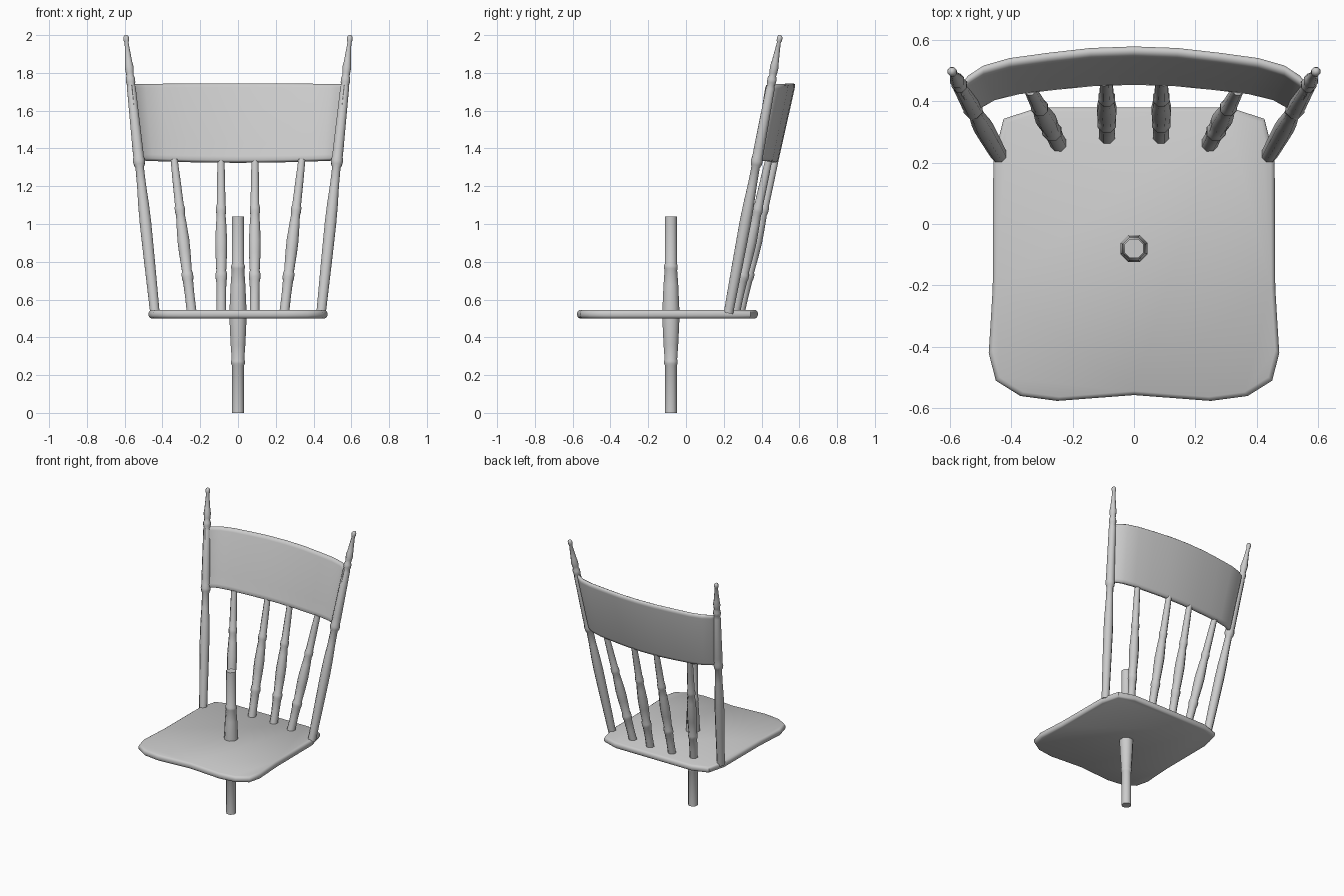
import bpy, bmesh, math
from mathutils import Vector

if "Cube" in bpy.data.objects:
    bpy.data.objects.remove(bpy.data.objects["Cube"])

grey = bpy.data.materials.new("plain grey")
grey.diffuse_color = (0.6, 0.6, 0.6, 1)
grey.use_nodes = True
grey.node_tree.nodes["Principled BSDF"].inputs["Base Color"].default_value = grey.diffuse_color


def loft(name, rings, angle=60):
    """Skin a list of closed rings, cap both ends, shade smooth."""
    bm = bmesh.new()
    rows = [[bm.verts.new(p) for p in r] for r in rings]
    n = len(rows[0])
    for a, b in zip(rows, rows[1:]):
        for i in range(n):
            j = (i + 1) % n
            bm.faces.new((a[i], a[j], b[j], b[i]))
    bm.faces.new(rows[0][::-1])
    bm.faces.new(rows[-1])
    bmesh.ops.recalc_face_normals(bm, faces=bm.faces)
    me = bpy.data.meshes.new(name)
    bm.to_mesh(me)
    bm.free()
    me.materials.append(grey)
    ob = bpy.data.objects.new(name, me)
    bpy.context.collection.objects.link(ob)
    bpy.ops.object.select_all(action='DESELECT')
    ob.select_set(True)
    bpy.context.view_layer.objects.active = ob
    bpy.ops.object.shade_smooth_by_angle(angle=math.radians(angle))
    return ob


def turned(name, bottom, top, profile, sides=8):
    """Turned rod between two points; profile is (height z, radius)."""
    a, b = Vector(bottom), Vector(top)
    q = Vector((0, 0, 1)).rotation_difference(b - a)
    rings = []
    for z, r in profile:
        c = a.lerp(b, (z - a.z) / (b.z - a.z))
        rings.append([c + q @ Vector((r * math.cos(t), r * math.sin(t), 0))
                      for t in (math.tau * (i + .5) / sides for i in range(sides))])
    return loft(name, rings)


# Seat: half outline mirrored, with a rounded rim
half = [(0, -.557), (.25, -.576), (.37, -.56), (.45, -.51), (.473, -.42),
        (.46, -.21), (.458, .21), (.425, .342), (.31, .38)]
outline = half + [(-x, y) for x, y in half[:0:-1]]
rim = [(.5, .972), (.505, .99), (.515, 1), (.53, 1), (.54, .99), (.545, .972)]
loft("seat", [[(x * s, (y + .1) * s - .1, z) for x, y in outline] for z, s in rim], 50)

# Centre post, symmetrical about its middle
low = [(0, .034), (.25, .034), (.26, .039), (.275, .039), (.285, .036),
       (.36, .042), (.48, .048)]
turned("centre_post", (0, -.08, 0), (0, -.08, 1.04),
       low + [(1.04 - z, r) for z, r in low[::-1]])

# Back posts with finials, and the four spindles
post = [(.53, .027), (.8, .031), (1.0, .033), (1.1, .031), (1.2, .026), (1.3, .024),
        (1.315, .031), (1.335, .034), (1.355, .03), (1.4, .03), (1.72, .025),
        (1.735, .021), (1.75, .026), (1.77, .026), (1.785, .02), (1.8, .022),
        (1.83, .025), (1.86, .02), (1.96, .011), (1.97, .015), (1.985, .016),
        (1.995, .012), (2.0, .005)]
spindle = [(.53, .028), (.62, .027), (.7, .029), (.715, .033), (.735, .033),
           (.75, .028), (.85, .033), (.91, .034), (1.0, .029), (1.05, .025),
           (1.065, .029), (1.085, .029), (1.1, .025), (1.22, .023), (1.34, .02)]
for s, side in ((-1, "left"), (1, "right")):
    turned("back_post_" + side, (s * .44, .225, .53), (s * .594, .499, 2), post)
    turned("outer_spindle_" + side, (s * .245, .26, .53), (s * .338, .438, 1.34), spindle)
    turned("inner_spindle_" + side, (s * .088, .285, .53), (s * .09, .472, 1.34), spindle)

# Curved top rail: a leaning section swept along a bow
bow = [(0, 0), (.25, .005), (.5, .021), (.72, .038), (.87, .062), (.96, .095), (1, .125)]
bow = [(-t, d) for t, d in bow[:0:-1]] + bow
section = [(.458, 1.33), (.453, 1.338), (.458, 1.36), (.481, 1.43), (.543, 1.725),
           (.55, 1.74), (.56, 1.745), (.57, 1.745), (.578, 1.738), (.576, 1.72),
           (.492, 1.345), (.485, 1.328), (.472, 1.324)]
rings = []
for t, d in bow:
    ring = []
    for y, z in section:
        k = (z - 1.33) / .41
        ring.append((t * (.52 + .043 * k), y - d * (.8 + .2 * k),
                     z + .012 * t * t * (1 - 1.4 * k)))
    rings.append(ring)
loft("top_rail", rings)
